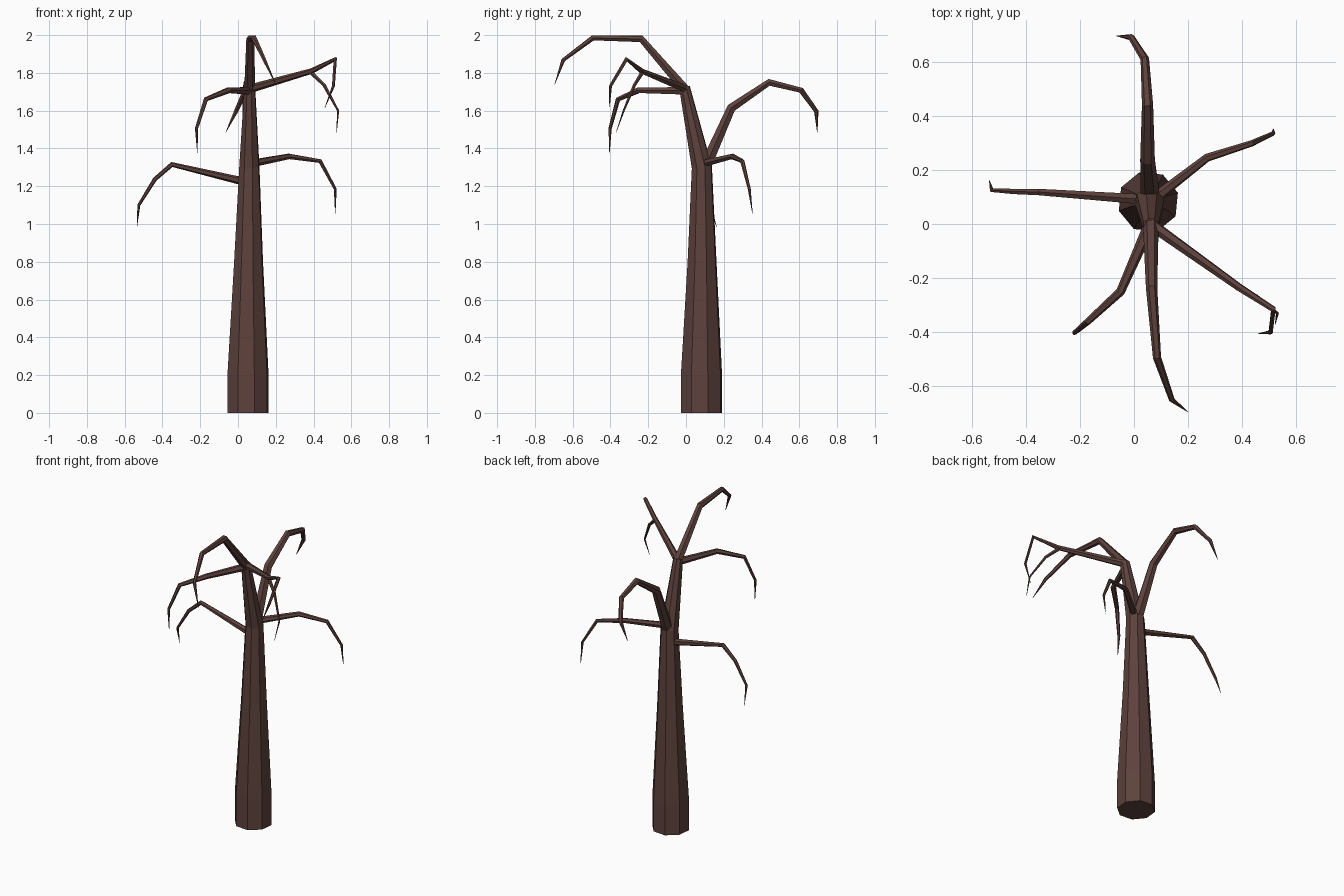
import bpy, bmesh, math
from mathutils import Vector

if "Cube" in bpy.data.objects:
    bpy.data.objects.remove(bpy.data.objects["Cube"])

bark = bpy.data.materials.new("dark brown bark")
bark.diffuse_color = (0.11, 0.054, 0.046, 1)
bark.use_nodes = True
bark.node_tree.nodes["Principled BSDF"].inputs["Base Color"].default_value = bark.diffuse_color


def limb(name, pts, radii, sides, phase=0.0, level_below=0.0):
    """Flat-faced tube through the points, with level rings below a height."""
    pts = [Vector(p) for p in pts]
    bm = bmesh.new()
    rings = []
    prev = None
    u = Vector((1, 0, 0))
    for i, p in enumerate(pts):
        a = (p - pts[i - 1]).normalized() if i else (pts[1] - p).normalized()
        b = (pts[i + 1] - p).normalized() if i < len(pts) - 1 else a
        t = (a + b).normalized() if p.z >= level_below else Vector((0, 0, 1))
        if prev:
            u = prev.rotation_difference(t) @ u
        elif abs(t.x) > 0.8:
            u = Vector((0, 0, 1))
        u = (u - t * u.dot(t)).normalized()
        v = t.cross(u)
        prev = t
        angles = [phase + math.tau * k / sides for k in range(sides)]
        rings.append([bm.verts.new(p + (u * math.cos(g) + v * math.sin(g)) * radii[i])
                      for g in angles])
    for r0, r1 in zip(rings, rings[1:]):
        for k in range(sides):
            n = (k + 1) % sides
            bm.faces.new((r0[k], r0[n], r1[n], r1[k]))
    bm.faces.new(rings[0][::-1])
    bm.faces.new(rings[-1])
    bmesh.ops.recalc_face_normals(bm, faces=bm.faces)
    me = bpy.data.meshes.new(name)
    bm.to_mesh(me)
    bm.free()
    me.materials.append(bark)
    bpy.context.collection.objects.link(bpy.data.objects.new(name, me))


def branch(name, root_radius, *pts):
    """Limb that thins steadily along its length and ends in a point."""
    dist = [0.0]
    for p, q in zip(pts, pts[1:]):
        dist.append(dist[-1] + math.dist(p, q))
    radii = [root_radius * (1 - 0.75 * d / dist[-1]) for d in dist]
    radii[-1] = 0.001
    limb(name, pts, radii, 6)


# Trunk with its forward-leaning leader
limb("trunk", [(.053, .082, 0), (.053, .082, .2), (.056, .085, .8),
               (.06, .084, 1.3), (.062, -.008, 1.725)],
     [.114, .114, .08, .056, .03], 8, math.radians(17), 1.2)

# Drooping branches, root to tip
branch("top_branch", .029, (.062, -.003, 1.71), (.065, -.237, 1.98), (.085, -.493, 1.985),
       (.14, -.65, 1.868), (.2, -.695, 1.74))
branch("back_branch", .036, (.06, .1, 1.3), (.05, .24, 1.615), (.05, .44, 1.75),
       (.04, .61, 1.708), (-.01, .69, 1.597), (-.065, .695, 1.485))
branch("right_back_branch", .021, (.07, .09, 1.32), (.27, .245, 1.358), (.435, .298, 1.333),
       (.515, .335, 1.185), (.515, .352, 1.055))
branch("left_branch", .022, (.05, .09, 1.22), (-.35, .118, 1.315), (-.44, .12, 1.237),
       (-.525, .125, 1.1), (-.535, .162, .985))
branch("left_front_branch", .023, (.06, .0, 1.705), (-.05, -.25, 1.708), (-.17, -.36, 1.66),
       (-.22, -.402, 1.505), (-.215, -.405, 1.375))
branch("right_front_branch", .023, (.06, .0, 1.715), (.39, -.235, 1.81), (.515, -.315, 1.873),
       (.505, -.4, 1.73), (.46, -.405, 1.615))
branch("right_front_twig", .012, (.38, -.228, 1.808), (.455, -.272, 1.737), (.53, -.33, 1.6),
       (.522, -.37, 1.485))
